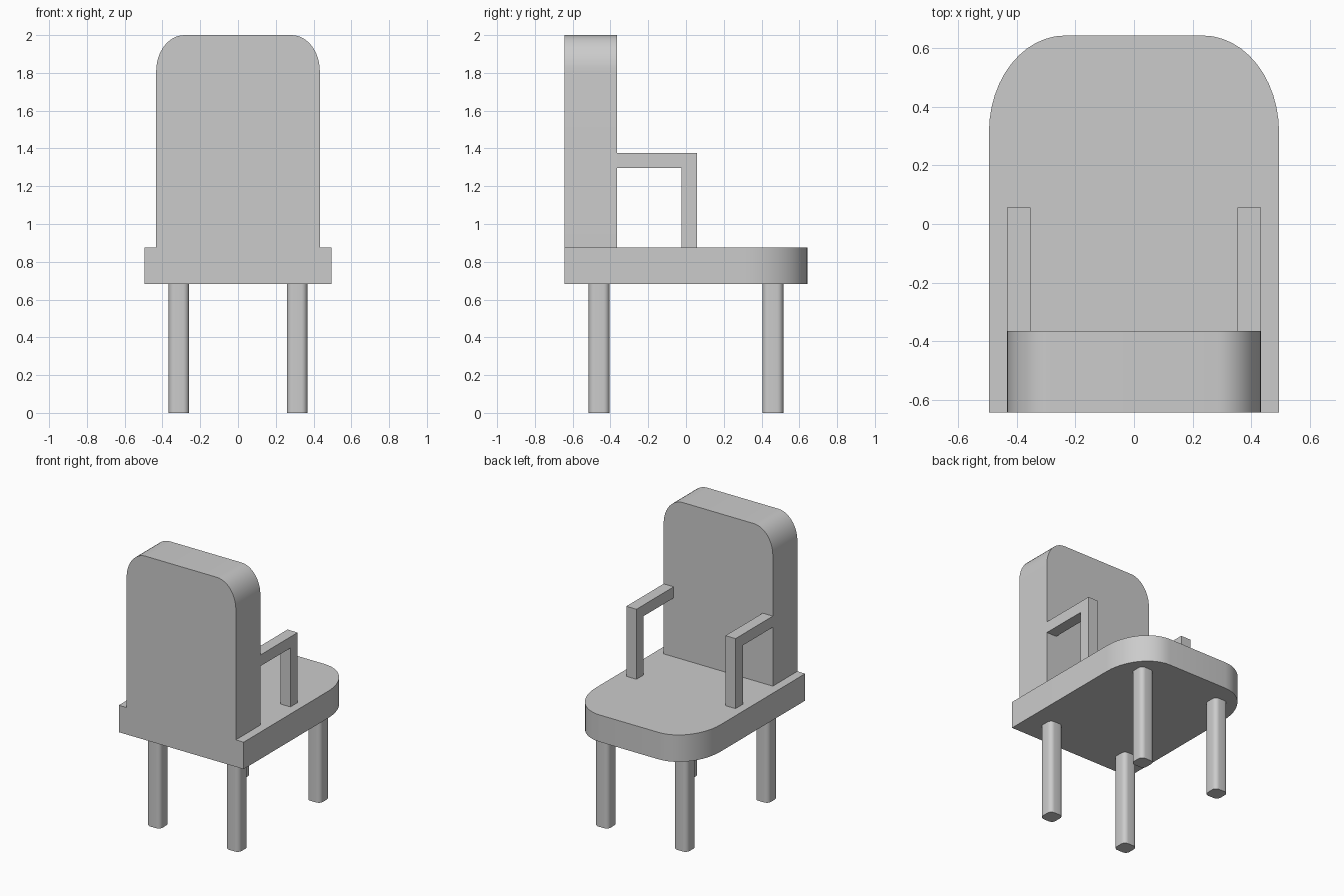
import bpy
import bmesh
from math import cos, sin, pi, radians
from mathutils import Vector

cube = bpy.data.objects.get("Cube")
if cube:
    bpy.data.objects.remove(cube, do_unlink=True)

grey = bpy.data.materials.new("light_grey")
grey.use_nodes = True
colour = (0.6, 0.6, 0.6, 1)
grey.diffuse_color = colour
grey.node_tree.nodes["Principled BSDF"].inputs["Base Color"].default_value = colour


def rounded_rect(u0, u1, v0, v1, ru, rv, round_bottom=False, steps=12):
    """Outline with elliptical corners; the bottom corners may stay square."""
    pts = []
    corners = [(u1, v1, 0), (u0, v1, 1), (u0, v0, 2), (u1, v0, 3)]
    for u, v, quarter in corners:
        if quarter > 1 and not round_bottom:
            pts.append((u, v))
            continue
        cu = u - ru if u == u1 else u + ru
        cv = v - rv if v == v1 else v + rv
        for i in range(steps + 1):
            a = (quarter + i / steps) * pi / 2
            pts.append((cu + ru * cos(a), cv + rv * sin(a)))
    return pts


def prism(name, outline, axis, start, end):
    """Extrude a 2D outline along x, y or z."""
    place = {"x": lambda u, v, w: (w, u, v),
             "y": lambda u, v, w: (u, w, v),
             "z": lambda u, v, w: (u, v, w)}[axis]
    bm = bmesh.new()
    face = bm.faces.new([bm.verts.new(place(u, v, start)) for u, v in outline])
    result = bmesh.ops.extrude_face_region(bm, geom=[face], use_keep_orig=True)
    verts = [g for g in result["geom"] if isinstance(g, bmesh.types.BMVert)]
    bmesh.ops.translate(bm, verts=verts, vec=Vector(place(0, 0, end - start)))
    bmesh.ops.recalc_face_normals(bm, faces=bm.faces)
    mesh = bpy.data.meshes.new(name)
    bm.to_mesh(mesh)
    bm.free()
    mesh.materials.append(grey)
    obj = bpy.data.objects.new(name, mesh)
    bpy.context.collection.objects.link(obj)
    bpy.ops.object.select_all(action="DESELECT")
    obj.select_set(True)
    bpy.context.view_layer.objects.active = obj
    bpy.ops.object.shade_smooth_by_angle(angle=radians(30))
    return obj


# Seat slab, rounded at one end
prism("seat", rounded_rect(-0.495, 0.495, -0.643, 0.643, 0.26, 0.33), "z", 0.682, 0.875)

# Thick backrest with rounded top corners
prism("backrest", rounded_rect(-0.433, 0.433, 0.875, 2, 0.15, 0.19), "y", -0.643, -0.365)

# Armrests: a bar and a post in one bent profile
arm = [(-0.365, 1.297), (-0.025, 1.297), (-0.025, 0.875),
       (0.057, 0.875), (0.057, 1.377), (-0.365, 1.377)]
for side, s in (("left", 1), ("right", -1)):
    prism(side + "_armrest", arm, "x", s * 0.353, s * 0.433)

# Legs with softened corners
for side, x in (("left", 0.313), ("right", -0.313)):
    for end, y in (("front", -0.46), ("back", 0.46)):
        section = rounded_rect(x - 0.054, x + 0.054, y - 0.055, y + 0.055,
                               0.032, 0.032, round_bottom=True, steps=6)
        prism(end + "_" + side + "_leg", section, "z", 0, 0.682)
